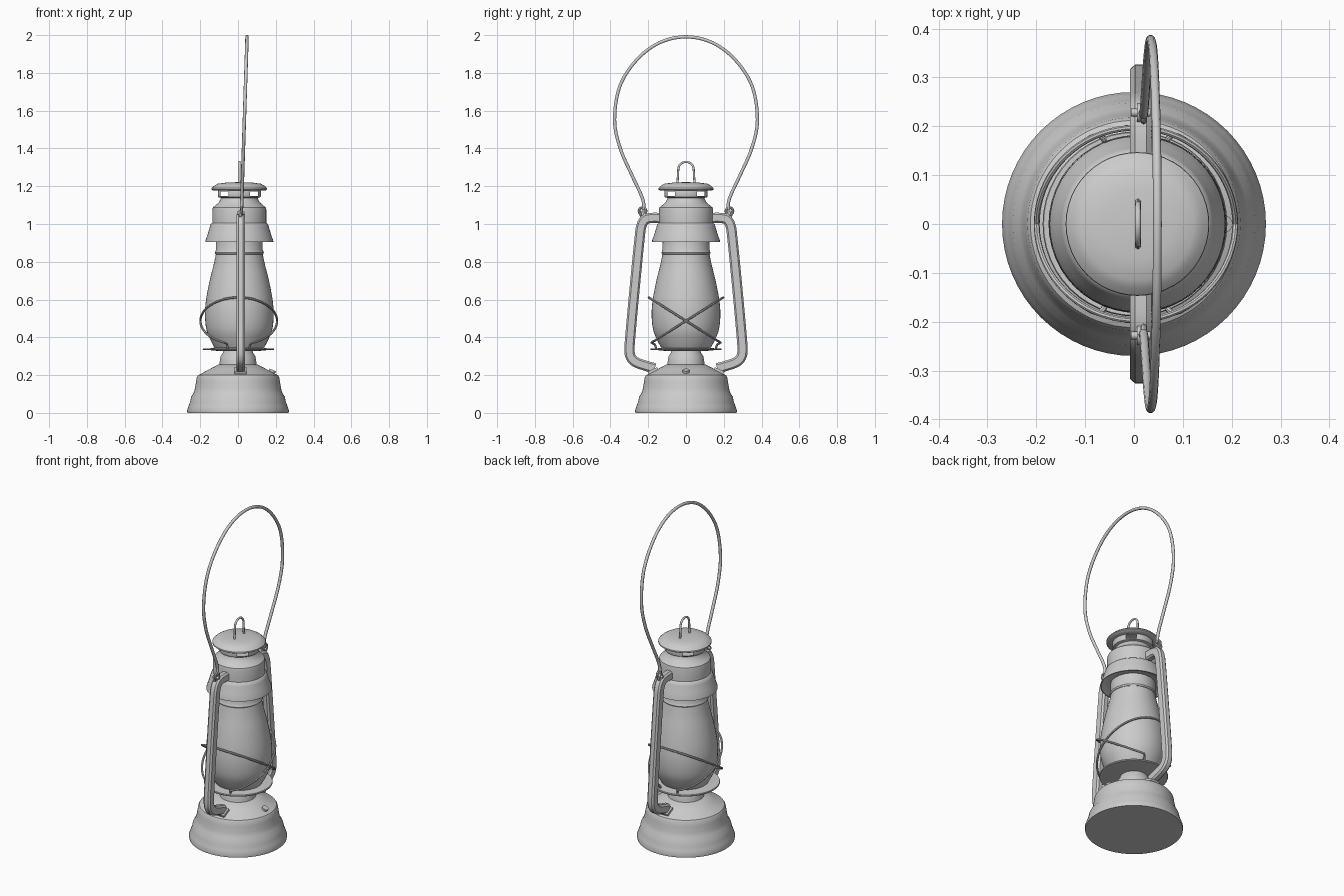
import bpy, bmesh, math
from mathutils import Vector, Matrix

if "Cube" in bpy.data.objects:
    bpy.data.objects.remove(bpy.data.objects["Cube"])

CX = 0.007  # the upper works sit slightly off the base centre


def finish(name, bm, angle=35, recalc=True):
    if recalc:
        bmesh.ops.recalc_face_normals(bm, faces=bm.faces)
    me = bpy.data.meshes.new(name)
    bm.to_mesh(me)
    bm.free()
    ob = bpy.data.objects.new(name, me)
    bpy.context.collection.objects.link(ob)
    bpy.ops.object.select_all(action='DESELECT')
    ob.select_set(True)
    bpy.context.view_layer.objects.active = ob
    bpy.ops.object.shade_smooth_by_angle(angle=math.radians(angle))
    return ob


def smooth_path(pts, closed=False, steps=6):
    """Catmull-Rom interpolation of control points."""
    p = [Vector(q) for q in pts]
    n = len(p)
    out = []
    for i in range(n if closed else n - 1):
        get = (lambda k: p[k % n]) if closed else (lambda k: p[min(max(k, 0), n - 1)])
        a, b, c, d = get(i - 1), get(i), get(i + 1), get(i + 2)
        for s in range(steps):
            t = s / steps
            out.append(0.5 * (2 * b + (c - a) * t + (2 * a - 5 * b + 4 * c - d) * t * t
                              + (3 * b - a - 3 * c + d) * t ** 3))
    if not closed:
        out.append(p[-1])
    return out


def lathe(name, profile, x=0.0, seg=48, cut=None, angle=35):
    """Spin (r, z) points round z; cut(row, column) leaves a face out."""
    bm = bmesh.new()
    rows = []
    for r, z in profile:
        if r == 0:
            rows.append([bm.verts.new((x, 0, z))] * seg)
        else:
            rows.append([bm.verts.new((x + r * math.cos(2 * math.pi * k / seg),
                                       r * math.sin(2 * math.pi * k / seg), z)) for k in range(seg)])
    for i in range(len(rows) - 1):
        for k in range(seg):
            if cut and cut(i, k):
                continue
            j = (k + 1) % seg
            quad = [rows[i][k], rows[i][j], rows[i + 1][j], rows[i + 1][k]]
            bm.faces.new(list(dict.fromkeys(quad)))
    return finish(name, bm, angle)


def sweep(name, path, section, side=(1, 0, 0), closed=False, angle=40):
    """Sweep a 2D section along a path, keeping its frame steady."""
    bm = bmesh.new()
    n = len(path)
    side = Vector(side)
    rings = []
    for i, p in enumerate(path):
        a = path[(i - 1) % n] if closed else path[max(i - 1, 0)]
        b = path[(i + 1) % n] if closed else path[min(i + 1, n - 1)]
        t = (b - a).normalized()
        side = (side - t * side.dot(t)).normalized()
        up = t.cross(side)
        rings.append([bm.verts.new(p + side * u + up * v) for u, v in section])
    m = len(section)
    for i in range(n if closed else n - 1):
        r, s = rings[i], rings[(i + 1) % n]
        for k in range(m):
            bm.faces.new((r[k], r[(k + 1) % m], s[(k + 1) % m], s[k]))
    if not closed:
        bm.faces.new(rings[0])
        bm.faces.new(rings[-1])
    return finish(name, bm, angle)


def disc(r, n=10):
    return [(r * math.cos(2 * math.pi * k / n), r * math.sin(2 * math.pi * k / n)) for k in range(n)]


def cylinder(name, loc, r, h, axis):
    bm = bmesh.new()
    rot = Vector((0, 0, 1)).rotation_difference(Vector(axis)).to_matrix().to_4x4()
    bmesh.ops.create_cone(bm, cap_ends=True, segments=16, radius1=r, radius2=r, depth=h,
                          matrix=Matrix.Translation(loc) @ rot)
    return finish(name, bm)


# Fuel tank with stepped skirt and sloping shoulder
lathe("fuel_tank", [(0, 0), (0.268, 0), (0.27, 0.012), (0.262, 0.035), (0.253, 0.06), (0.248, 0.085),
                    (0.235, 0.105), (0.228, 0.13), (0.222, 0.165), (0.218, 0.19), (0.212, 0.2),
                    (0.2, 0.205), (0.15, 0.232), (0.105, 0.256), (0.0, 0.258)], seg=64)

# Filler cap on the shoulder
tilt = Vector((0.45, 0, 1))
cylinder("filler_neck", (0.178, 0, 0.214), 0.012, 0.025, tilt)
cylinder("filler_cap", (0.182, 0, 0.222), 0.018, 0.012, tilt)

# Burner and globe plate
lathe("burner", [(0, 0.25), (0.1, 0.25), (0.097, 0.27), (0.092, 0.3), (0.08, 0.318),
                 (0.076, 0.335), (0, 0.335)])
lathe("globe_plate", [(0, 0.33), (0.11, 0.328), (0.15, 0.332), (0.187, 0.332), (0.189, 0.337),
                      (0.187, 0.342), (0.15, 0.342), (0.13, 0.345), (0, 0.345)], x=0.002)

# Glass globe
globe = smooth_path([(0.128, 0.34, 0), (0.15, 0.38, 0), (0.174, 0.44, 0), (0.182, 0.52, 0),
                     (0.176, 0.6, 0), (0.157, 0.7, 0), (0.137, 0.78, 0), (0.122, 0.85, 0)], steps=4)
lathe("globe", [(0, 0.34)] + [(v.x, v.y) for v in globe] + [(0.12, 0.9), (0, 0.9)], x=CX)

# Collar at the top of the globe
lathe("globe_collar", [(0.118, 0.838), (0.127, 0.84), (0.13, 0.848), (0.127, 0.856), (0.124, 0.862),
                       (0.123, 0.92)], x=CX)

# Flared chimney hood, closed inside above the globe
lathe("chimney_hood", [(0, 0.925), (0.125, 0.925), (0.155, 0.92), (0.174, 0.906), (0.18, 0.906),
                       (0.179, 0.914), (0.168, 0.945), (0.156, 0.985), (0.151, 1.0), (0.143, 1.006),
                       (0.143, 1.075), (0.14, 1.088), (0.125, 1.1), (0.108, 1.115),
                       (0.099, 1.132), (0.097, 1.14), (0, 1.14)], x=CX)

# Vented crown: four openings on the diagonals
lathe("vent_crown", [(0.097, 1.138), (0.112, 1.142), (0.114, 1.148), (0.114, 1.172), (0.112, 1.18)],
      x=CX, cut=lambda i, k: i == 2 and 4 <= k % 12 <= 7)

# Domed cap and its lifting loop
lathe("top_cap", [(0, 1.176), (0.112, 1.176), (0.14, 1.178), (0.147, 1.183), (0.146, 1.19),
                  (0.132, 1.203), (0.115, 1.213), (0.07, 1.219), (0, 1.222)], x=CX)
loop = [Vector((0.008, -0.046, 1.205)), Vector((0.008, -0.043, 1.25))]
loop += [Vector((0.008, -0.041 * math.cos(a * math.pi / 12), 1.288 + 0.041 * math.sin(a * math.pi / 12)))
         for a in range(13)]
loop += [Vector((0.008, 0.043, 1.25)), Vector((0.008, 0.046, 1.205))]
sweep("lifting_loop", loop, disc(0.006))

# Side frame tubes, pads, bail ears and hooks on both sides
TX = 0.014
box = [(0.022, -0.018), (0.022, 0.018), (0.012, 0.027), (-0.012, 0.027),
       (-0.022, 0.018), (-0.022, -0.018), (-0.012, -0.027), (0.012, -0.027)]
for s, label in ((-1, "left"), (1, "right")):
    pts = [(0.165, 0.236), (0.215, 0.25), (0.265, 0.268), (0.292, 0.295), (0.299, 0.34), (0.291, 0.45),
           (0.268, 0.7), (0.245, 0.93), (0.236, 0.99), (0.218, 1.022), (0.185, 1.032), (0.13, 1.032)]
    sweep("frame_tube_" + label, smooth_path([(TX, s * y, z) for y, z in pts], steps=4), box)
    # Flat foot where the tube meets the tank
    foot = [Vector((TX, s * 0.15, 0.236)), Vector((TX, s * 0.2, 0.212))]
    sweep("frame_foot_" + label, foot, [(0.032, -0.007), (0.032, 0.007), (-0.032, 0.007), (-0.032, -0.007)])
    # Ear and pivot pin
    cylinder("bail_ear_" + label, (0.012, s * 0.228, 1.052), 0.02, 0.012, (1, 0, 0))
    cylinder("bail_pin_" + label, (0.014, s * 0.228, 1.058), 0.008, 0.04, (1, 0, 0))
    ring = [Vector((0.02, s * 0.23 + 0.019 * math.cos(a * math.pi / 8), 1.068 + 0.019 * math.sin(a * math.pi / 8)))
            for a in range(16)]
    sweep("bail_hook_" + label, ring, disc(0.007, 8), closed=True)

# Carrying bail
half = [(0.226, 1.075), (0.224, 1.11), (0.24, 1.16), (0.287, 1.26), (0.348, 1.4), (0.378, 1.55),
        (0.35, 1.73), (0.26, 1.87), (0.14, 1.96)]
bail = [(-y, z) for y, z in half] + [(0, 1.991)] + half[::-1]
sweep("carrying_bail", smooth_path([(0.018 + 0.032 * (z - 1.06), y, z) for y, z in bail]), disc(0.009))

# Two crossed guard wires, each hooked down into the plate at its low end
for s, label in ((-1, "front"), (1, "back")):
    pts = []
    for k in range(33):
        a = math.radians(22 + k * (316 / 32))
        y = 0.197 * math.cos(a)
        pts.append(Vector((0.004 + 0.203 * math.sin(a), s * y, 0.487 - 0.63 * y)))
    for end, at in ((pts[0], 0), (pts[-1], len(pts))):
        x, y = end.x * 0.75, end.y * 0.86
        tail = [Vector((end.x * 0.8, end.y * 0.9, 0.362)), Vector((x, y, 0.335))]
        pts = tail[::-1] + pts if at == 0 else pts + tail
    sweep("guard_wire_" + label, smooth_path(pts, steps=2), disc(0.006, 8), side=(0, 0.3, 1))
